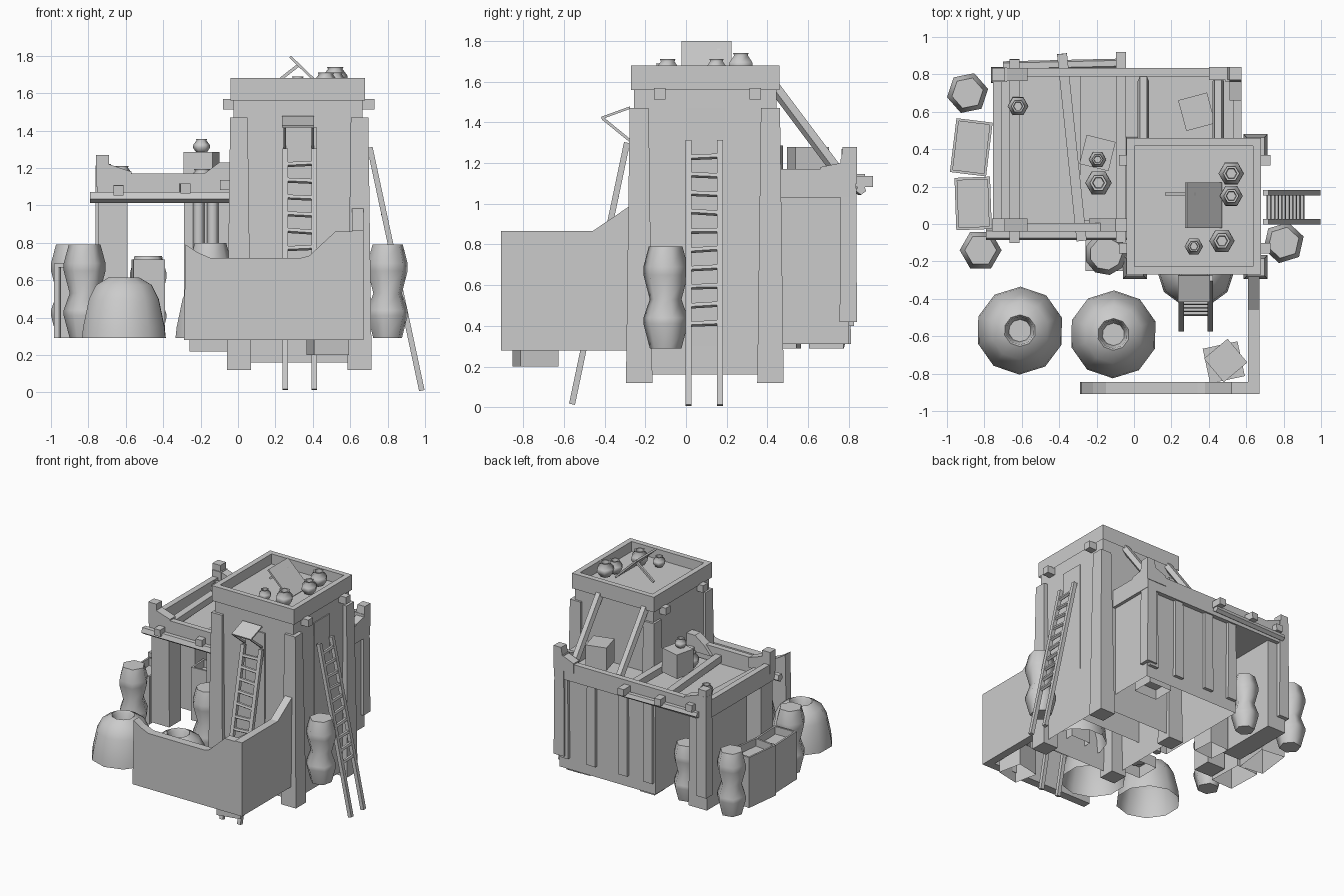
import bpy, bmesh, math, random
from mathutils import Vector, Matrix

if "Cube" in bpy.data.objects:
    bpy.data.objects.remove(bpy.data.objects["Cube"])
random.seed(4)


def finish(name, bm, smooth=False):
    bmesh.ops.recalc_face_normals(bm, faces=bm.faces)
    me = bpy.data.meshes.new(name)
    bm.to_mesh(me)
    bm.free()
    ob = bpy.data.objects.new(name, me)
    bpy.context.collection.objects.link(ob)
    if smooth:
        for p in me.polygons:
            p.use_smooth = True
        me.set_sharp_from_angle(angle=math.radians(62))
    return ob


def box(name, c, s, rot=(0, 0, 0), taper=1.0, tray=None, open_bottom=False):
    """Box by centre and size; taper scales the top, tray=(rim, depth) hollows it."""
    bm = bmesh.new()
    bmesh.ops.create_cube(bm, size=1)
    for v in bm.verts:
        k = taper if v.co.z > 0 else 1
        v.co = Vector((v.co.x * s[0] * k, v.co.y * s[1] * k, v.co.z * s[2]))
    bm.normal_update()
    top = [f for f in bm.faces if f.normal.z > 0.9][0]
    low = [f for f in bm.faces if f.normal.z < -0.9]
    if tray:
        bmesh.ops.inset_region(bm, faces=[top], thickness=tray[0])
        ret = bmesh.ops.extrude_discrete_faces(bm, faces=[top])
        for v in ret['faces'][0].verts:
            v.co.z -= tray[1]
    if open_bottom:
        bmesh.ops.delete(bm, geom=low, context='FACES')
    ob = finish(name, bm)
    ob.location = c
    ob.rotation_euler = [math.radians(a) for a in rot]
    return ob


def span(name, x, y, z, **kw):
    """Box given by its x, y and z ranges."""
    r = (x, y, z)
    return box(name, [(a + b) / 2 for a, b in r], [b - a for a, b in r], **kw)


def beam(name, p, q, r, n=6):
    p, q = Vector(p), Vector(q)
    bm = bmesh.new()
    rot = (q - p).to_track_quat('Z', 'Y').to_matrix().to_4x4()
    bmesh.ops.create_cone(bm, cap_ends=True, segments=n, radius1=r, radius2=r,
                          depth=(q - p).length, matrix=Matrix.Translation((p + q) / 2) @ rot
                          @ Matrix.Rotation(math.pi / n, 4, 'Z'))
    return finish(name, bm, n > 4)


def lathe(name, prof, pos, n=6, turn=0.0, base=True):
    """Revolve (radius, z) points around z."""
    bm = bmesh.new()
    rings = [[bm.verts.new((r * math.cos(turn + 2 * math.pi * i / n),
                            r * math.sin(turn + 2 * math.pi * i / n), z)) for i in range(n)]
             for r, z in prof]
    for a, b in zip(rings, rings[1:]):
        for i in range(n):
            bm.faces.new((a[i], a[(i + 1) % n], b[(i + 1) % n], b[i]))
    bm.faces.new(rings[-1])
    if base:
        bm.faces.new(rings[0])
    ob = finish(name, bm, True)
    ob.location = pos
    return ob


def panel(name, pts, axis, a, b):
    """Extrude a (u, z) outline between a and b along axis 'x' or 'y'."""
    bm = bmesh.new()
    def mk(w):
        return [bm.verts.new((w, u, z) if axis == 'x' else (u, w, z)) for u, z in pts]
    A, B = mk(a), mk(b)
    bm.faces.new(A)
    bm.faces.new(B)
    for i in range(len(pts)):
        j = (i + 1) % len(pts)
        bm.faces.new((A[i], A[j], B[j], B[i]))
    return finish(name, bm)


def ladder(name, foot, top, side, count=10):
    foot, top, side = Vector(foot), Vector(top), Vector(side)
    for s in (-1, 1):
        beam(f"{name}_rail", foot + s * side, top + s * side, 0.021, 4)
    for i in range(count):
        c = foot.lerp(top, 0.31 + 0.63 * i / (count - 1))
        w = Vector((0, 0, random.uniform(-.006, .006)))
        beam(f"{name}_rung", c - side + w, c + side - w, 0.015, 5)


# Tower: body, parapet tray, corner pilasters, beam ends
span("tower_body", (-.03, .67), (-.26, .45), (.16, 1.6), taper=.985, open_bottom=True)
span("tower_parapet", (-.04, .68), (-.27, .46), (1.56, 1.68), tray=(.06, .1), open_bottom=True)
for x in (.005, .65):
    for y in (-.23, .415):
        span("tower_pilaster", (x - .065, x + .065), (y - .065, y + .065), (.12, 1.47), taper=.72)
for y in (-.13, .34):
    beam("tower_beam", (-.08, y, 1.54), (.73, y, 1.54), .04, 4)
span("side_door", (.6, .672), (0, .19), (.3, 1.47), open_bottom=True)
span("front_door", (.25, .42), (-.265, -.2), (.3, 1.42), open_bottom=True)

# Awning over the front door with its struts
box("awning", (.32, -.345, 1.447), (.17, .15, .012), rot=(20, 0, 0))
for x in (.25, .40):
    beam("awning_strut", (x, -.41, 1.42), (x, -.275, 1.31), .01, 4)

# Ladders
ladder("side_ladder", (.983, .09, .01), (.705, .09, 1.31), (0, .078, 0))
ladder("front_ladder", (.33, -.56, .015), (.33, -.29, 1.3), (.078, 0, 0))

# Courtyard wall
panel("yard_front_wall", [(-.29, .28), (.67, .28), (.67, .86), (.52, .86), (.38, .73), (.34, .72),
                          (-.15, .72), (-.22, .75), (-.28, .79)], 'y', -.91, -.845)
panel("yard_side_wall", [(-.91, .28), (-.26, .28), (-.26, 1.0), (-.46, .865), (-.91, .865)],
      'x', .61, .672)

# House: room, passage piers and roof tray
span("house_room", (-.29, .55), (.02, .8), (.31, 1.06), open_bottom=True)
span("house_back_pier", (-.75, -.59), (.3, .81), (.31, 1.05), taper=.98)
span("house_front_pier", (-.75, -.59), (-.02, .13), (.31, 1.05), taper=.98)
span("house_roof", (-.755, .575), (-.04, .835), (1.03, 1.17), tray=(.065, .12))
for x in (-.24, -.02, .26, .5):
    span("back_pilaster", (x - .04, x + .04), (.77, .825), (.4, 1.05), taper=.9)
for x in (-.72, .53):
    span("house_corner_post", (x - .045, x + .045), (.755, .84), (.42, 1.22), taper=.9)
for x in (-.21, -.135):
    beam("front_post", (x, .01, .3), (x, .01, 1.05), .03)

# Raised parapet corners
for y in (-.04, .765):
    panel("parapet_corner", [(-.76, 1.1), (-.57, 1.1), (-.57, 1.18), (-.69, 1.22), (-.69, 1.27), (-.76, 1.27)],
          'y', y, y + .07)
panel("parapet_corner_tower", [(-.24, 1.1), (0, 1.1), (0, 1.23), (-.1, 1.23), (-.18, 1.17)], 'y', -.04, .03)
panel("parapet_corner_back", [(.4, 1.1), (.575, 1.1), (.575, 1.28), (.51, 1.28), (.5, 1.22), (.4, 1.18)],
      'y', .77, .84)
panel("parapet_side", [(.84, 1.1), (.84, 1.28), (.77, 1.28), (.76, 1.2), (.66, 1.18), (.66, 1.1)],
      'x', .51, .575)

# Roof logs: across, along the edges, and the two braces to the tower
for p, q in (((-.64, -.1, 1.08), (-.64, .88, 1.12)), ((-.28, -.09, 1.09), (-.385, .91, 1.11)),
             ((-.07, -.1, 1.11), (-.07, .92, 1.11))):
    beam("roof_log", p, q, .038, 4)
beam("front_edge_log", (-.79, -.055, 1.045), (0, -.055, 1.045), .032, 5)
beam("back_edge_log", (-.7, .845, 1.07), (-.05, .86, 1.07), .026, 5)
for x in (.05, .45):
    beam("tower_brace", (x, .44, 1.57), (x, .77, 1.13), .032, 5)

# Tall stacked jars
TALL = [(.08, 0), (.112, .12), (.112, .15), (.08, .24), (.112, .36), (.112, .4), (.085, .5)]
for x, y, n, t, k in ((.8, -.1, 6, .3, 1), (-.82, -.14, 6, 0, 1), (-.89, .7, 6, .2, 1),
                      (-.15, -.16, 9, 0, 1.02), (-.48, .68, 6, .2, .88)):
    lathe("tall_jar", TALL, (x, y, .29), n, t).scale = (k,) * 3
span("jar_crate", (-.26, -.06), (-.25, -.06), (.22, .31), open_bottom=True)

# Ovens with open tops and a mound by the front door
for x, y in ((-.61, -.57), (-.11, -.59)):
    lathe("oven", [(.235, 0), (.228, .06), (.195, .21), (.155, .285), (.085, .325), (.075, .31), (.06, .2)],
          (x, y, .29), 10, .3, base=False)
lathe("front_mound", [(.21, 0), (.2, .12), (.15, .24), (.08, .29)], (.33, -.24, .29), 10, base=False)

# Crates in the yard, beside and inside the passage
box("yard_crate_low", (.48, -.74, .3), (.19, .19, .2), rot=(0, 0, 12), open_bottom=True)
box("yard_crate_high", (.49, -.73, .47), (.165, .165, .15), rot=(0, 0, 40))
box("side_crate", (-.87, .41, .49), (.195, .29, .4), rot=(0, 0, -7), tray=(.02, .06), open_bottom=True)
box("side_crate", (-.86, .11, .48), (.19, .28, .38), rot=(0, 0, 2), tray=(.02, .06), open_bottom=True)
box("back_crate", (.4, .69, .33), (.2, .17, .08), open_bottom=True)
box("passage_crate", (-.48, .3, .5), (.17, .17, .42), rot=(0, 0, 4), tray=(.02, .06), open_bottom=True)

# Goods on the roofs
box("roof_crate", (-.195, .38, 1.19), (.16, .16, .19), rot=(0, 0, -14))
box("roof_crate", (.335, .6, 1.19), (.16, .17, .18), rot=(0, 0, 15))
POT = [(.035, 0), (.062, .04), (.058, .06), (.035, .09), (.04, .1), (.028, .1), (.025, .07)]
for x, y, z, k in ((-.195, .345, 1.28, .75), (-.19, .22, 1.08, 1.15), (-.62, .63, 1.12, .9), (.52, .27, 1.63, 1.1),
                   (.52, .15, 1.61, 1), (.47, -.09, 1.6, 1.1), (.32, -.12, 1.61, .8)):
    lathe("small_pot", POT, (x, y, z), 6).scale = (k,) * 3

# Hatch lid on the tower roof, propped open
box("hatch_lid", (.372, .1, 1.705), (.26, .245, .014), rot=(0, 44, 0))
beam("hatch_prop", (.17, .16, 1.63), (.33, .16, 1.755), .012, 4)
